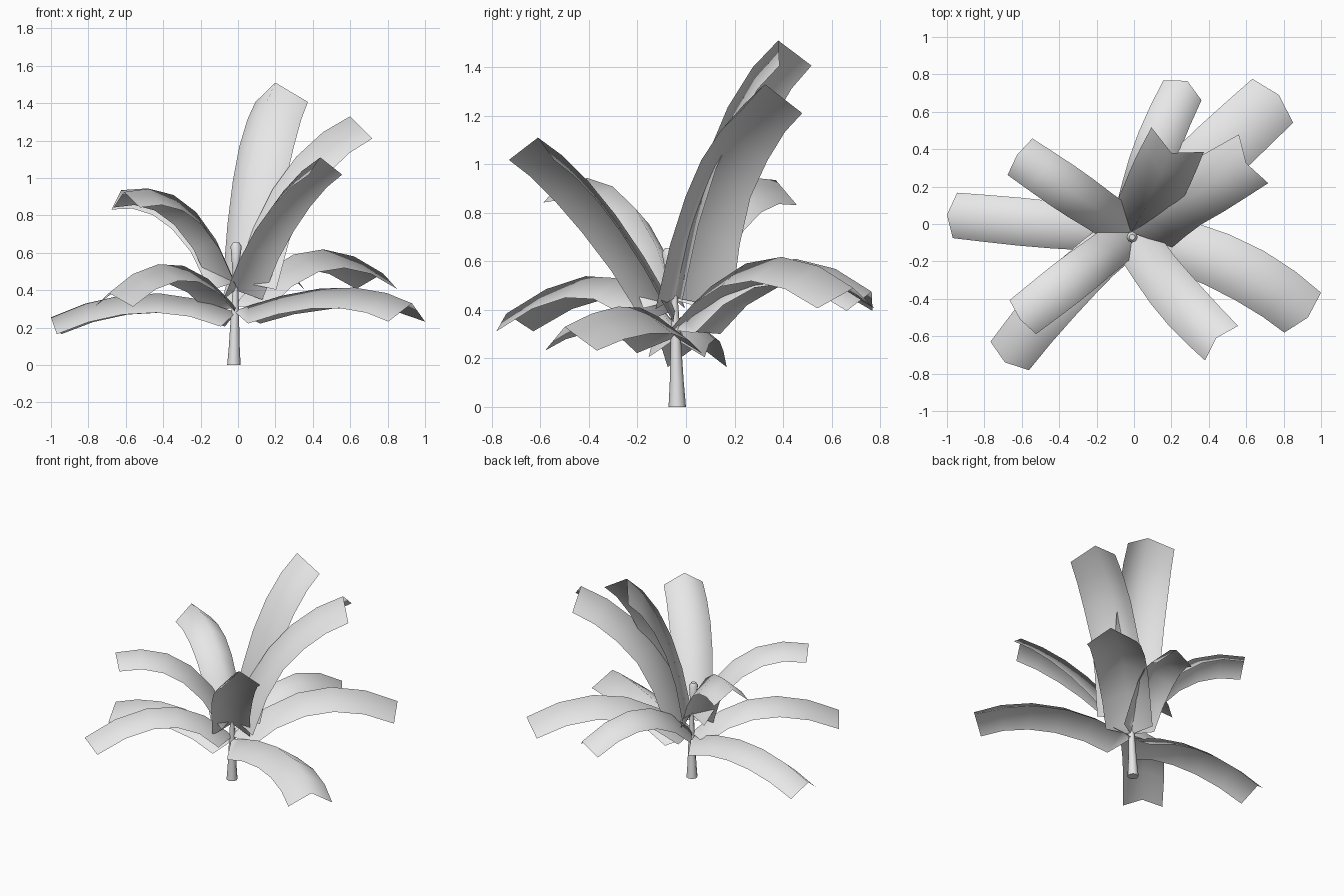
import bpy, bmesh, math
from mathutils import Vector

if "Cube" in bpy.data.objects:
    bpy.data.objects.remove(bpy.data.objects["Cube"])

grey = bpy.data.materials.new("pale_grey")
grey.diffuse_color = (0.8, 0.8, 0.8, 1)
grey.use_nodes = True
grey.node_tree.nodes["Principled BSDF"].inputs["Base Color"].default_value = grey.diffuse_color
AXIS = Vector((-0.015, -0.045, 0))


def finish(bm, name, smooth_angle=180):
    bmesh.ops.recalc_face_normals(bm, faces=bm.faces)
    mesh = bpy.data.meshes.new(name)
    bm.to_mesh(mesh)
    bm.free()
    mesh.materials.append(grey)
    obj = bpy.data.objects.new(name, mesh)
    bpy.context.collection.objects.link(obj)
    bpy.context.view_layer.objects.active = obj
    obj.select_set(True)
    bpy.ops.object.shade_smooth_by_angle(angle=math.radians(smooth_angle))
    obj.select_set(False)


def turned(name, profile, sides=8):
    """Closed round part from (x, y, z, radius) rings."""
    bm = bmesh.new()
    rings = [[bm.verts.new((x + r * math.cos(math.tau * i / sides),
                            y + r * math.sin(math.tau * i / sides), z))
              for i in range(sides)] for x, y, z, r in profile]
    for a, b in zip(rings, rings[1:]):
        for i in range(sides):
            j = (i + 1) % sides
            bm.faces.new((a[i], a[j], b[j], b[i]))
    bm.faces.new(rings[0])
    bm.faces.new(rings[-1])
    finish(bm, name, 50)


def leaf(name, tip, base_z, arch_z, reach, half, drop, bend=0, start=0.0, root=0.95):
    """Arched blade folded down on both sides of its midrib."""
    tip = Vector(tip)
    flat = Vector((tip.x - AXIS.x, tip.y - AXIS.y, 0))
    left = Vector((-flat.y, flat.x, 0)).normalized()
    p0 = AXIS + Vector((0, 0, base_z))
    p1 = AXIS + flat * reach + left * bend + Vector((0, 0, arch_z))
    bm = bmesh.new()
    rows = []
    # optional narrow stalk row, then a blunt blade of nearly constant width
    stations = [(0, 0.08)] if start else []
    stations += [(start, root), (0.22, (root + 1) / 2), (0.42, 1.03),
                 (0.62, 1.05), (0.82, 1.03), (1, 1)]
    for t, w in stations:
        mid = p0 * (1 - t) ** 2 + p1 * 2 * t * (1 - t) + tip * t * t
        tangent = ((p1 - p0) * (1 - t) + (tip - p1) * t).normalized()
        side = Vector((-tangent.y, tangent.x, 0)).normalized()
        down = side.cross(tangent).normalized()
        if down.z > 0:
            down = -down
        rows.append([bm.verts.new(mid + side * half * w * s + down * drop * w * abs(s))
                     for s in (-1, 0, 1)])
    for a, b in zip(rows, rows[1:]):
        for i in (0, 1):
            bm.faces.new((a[i], b[i], b[i + 1], a[i + 1]))
    finish(bm, name)


# trunk and the rolled young shoot above it
turned("stem", [(-0.022, -0.036, 0, 0.036), (-0.02, -0.038, 0.1, 0.029),
                (-0.016, -0.042, 0.28, 0.021), (-0.013, -0.047, 0.46, 0.012)])
turned("young_shoot", [(-0.015, -0.045, 0.4, 0.008), (-0.013, -0.06, 0.52, 0.018),
                       (-0.01, -0.07, 0.635, 0.03), (-0.01, -0.07, 0.655, 0.016)])

# name, midrib tip, base height, arch height, arch reach, half width, fold depth,
# sideways bend, blade start, root width factor
for spec in (
    ("leaf_left_low", (-1.0, 0.05, 0.255), 0.28, 0.50, 0.48, 0.122, 0.1, 0, 0.03),
    ("leaf_front_left_low", (-0.69, -0.74, 0.385), 0.31, 0.735, 0.39, 0.128, 0.085, -0.08, 0.04),
    ("leaf_front_right_low", (0.93, -0.5, 0.33), 0.29, 0.52, 0.56, 0.145, 0.105, 0.14, 0.06),
    ("leaf_back_right_low", (0.775, 0.69, 0.49), 0.32, 0.815, 0.45, 0.16, 0.095, 0, 0.05),
    ("leaf_back_low", (0.285, 0.765, 0.475), 0.32, 0.81, 0.46, 0.115, 0.097, 0.06, 0.05),
    ("leaf_back_left_mid", (-0.625, 0.37, 0.935), 0.44, 1.02, 0.35, 0.118, 0.105),
    ("leaf_front_left_mid", (-0.61, -0.51, 0.925), 0.44, 1.04, 0.36, 0.115, 0.085),
    ("leaf_front_right_tall", (0.44, -0.61, 1.11), 0.40, 0.945, 0.47, 0.128, 0.1, -0.05),
    ("leaf_back_right_tall", (0.6, 0.325, 1.33), 0.45, 1.14, 0.31, 0.152, 0.128, 0, 0, 1.2),
    ("leaf_back_tallest", (0.2, 0.38, 1.51), 0.46, 1.25, 0.28, 0.155, 0.13, -0.01, 0, 1.0),
):
    leaf(*spec)
